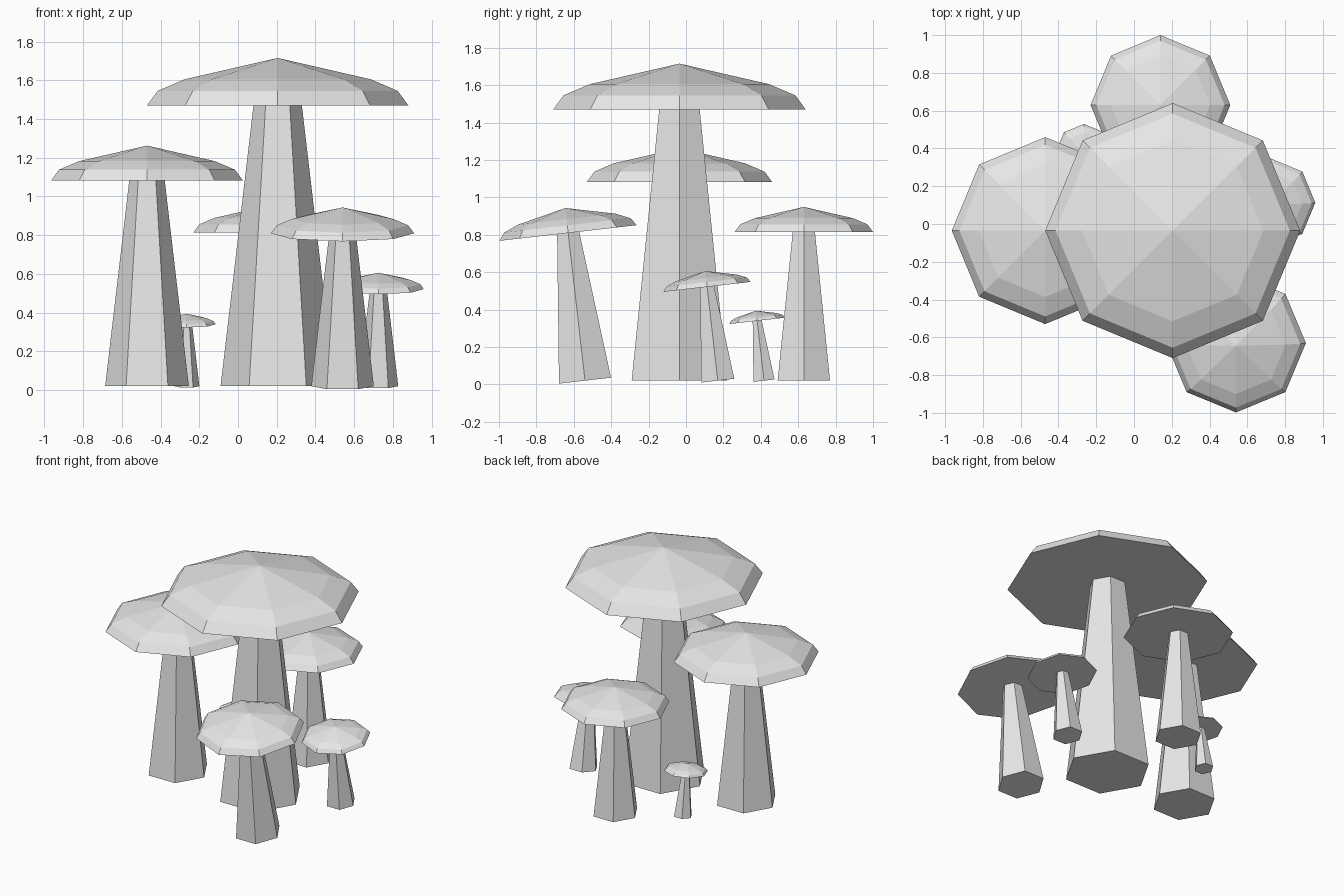
import bpy, bmesh, math
from mathutils import Matrix, Vector

cube = bpy.data.objects.get("Cube")
if cube:
    bpy.data.objects.remove(cube, do_unlink=True)

GREY = (0.8, 0.8, 0.8, 1.0)
grey = bpy.data.materials.new("pale_grey")
grey.use_nodes = True
grey.diffuse_color = GREY
bsdf = next(n for n in grey.node_tree.nodes if n.type == "BSDF_PRINCIPLED")
bsdf.inputs["Base Color"].default_value = GREY

STEM_HEIGHT = 1.45
STEM = [(0.295, 0), (0.125, STEM_HEIGHT)]
CAP = [(0.675, 0), (0.62, 0.075), (0.48, 0.135), (0, 0.245)]


def lathe(name, profile, sides, matrix):
    """Closed, flat-faced solid from (radius, height) rings; radius 0 is a tip."""
    bm = bmesh.new()
    rings = []
    for r, z in profile:
        count = sides if r else 1
        rings.append([bm.verts.new((r * math.cos(math.tau * i / sides),
                                    r * math.sin(math.tau * i / sides), z))
                      for i in range(count)])
    for low, high in zip(rings, rings[1:]):
        for i in range(sides):
            j = (i + 1) % sides
            top = [high[j], high[i]] if len(high) > 1 else [high[0]]
            bm.faces.new([low[i], low[j]] + top)
    bm.faces.new(rings[0][::-1])
    if len(rings[-1]) > 1:
        bm.faces.new(rings[-1])
    bmesh.ops.recalc_face_normals(bm, faces=bm.faces)
    mesh = bpy.data.meshes.new(name)
    bm.to_mesh(mesh)
    bm.free()
    mesh.materials.append(grey)
    obj = bpy.data.objects.new(name, mesh)
    obj.matrix_world = matrix
    bpy.context.collection.objects.link(obj)


def mushroom(name, x, y, size, tilt=0):
    """Uniformly scaled mushroom, leaning towards the front by tilt degrees."""
    place = (Matrix.Translation(Vector((x, y, 0.02)))
             @ Matrix.Rotation(math.radians(tilt), 4, "X")
             @ Matrix.Scale(size, 4))
    lathe(name + "_stem", STEM, 6, place)
    lathe(name + "_cap", CAP, 8, place @ Matrix.Translation((0, 0, STEM_HEIGHT)))


# Upright mushrooms
mushroom("tall_mushroom", 0.205, -0.035, 1)
mushroom("left_mushroom", -0.47, -0.035, 0.733)
mushroom("back_mushroom", 0.14, 0.63, 0.548)
# Leaning mushrooms
mushroom("front_mushroom", 0.54, -0.54, 0.548, 6.5)
mushroom("small_mushroom", 0.725, 0.17, 0.348, 6.5)
mushroom("tiny_mushroom", -0.265, 0.417, 0.222, 6.5)
